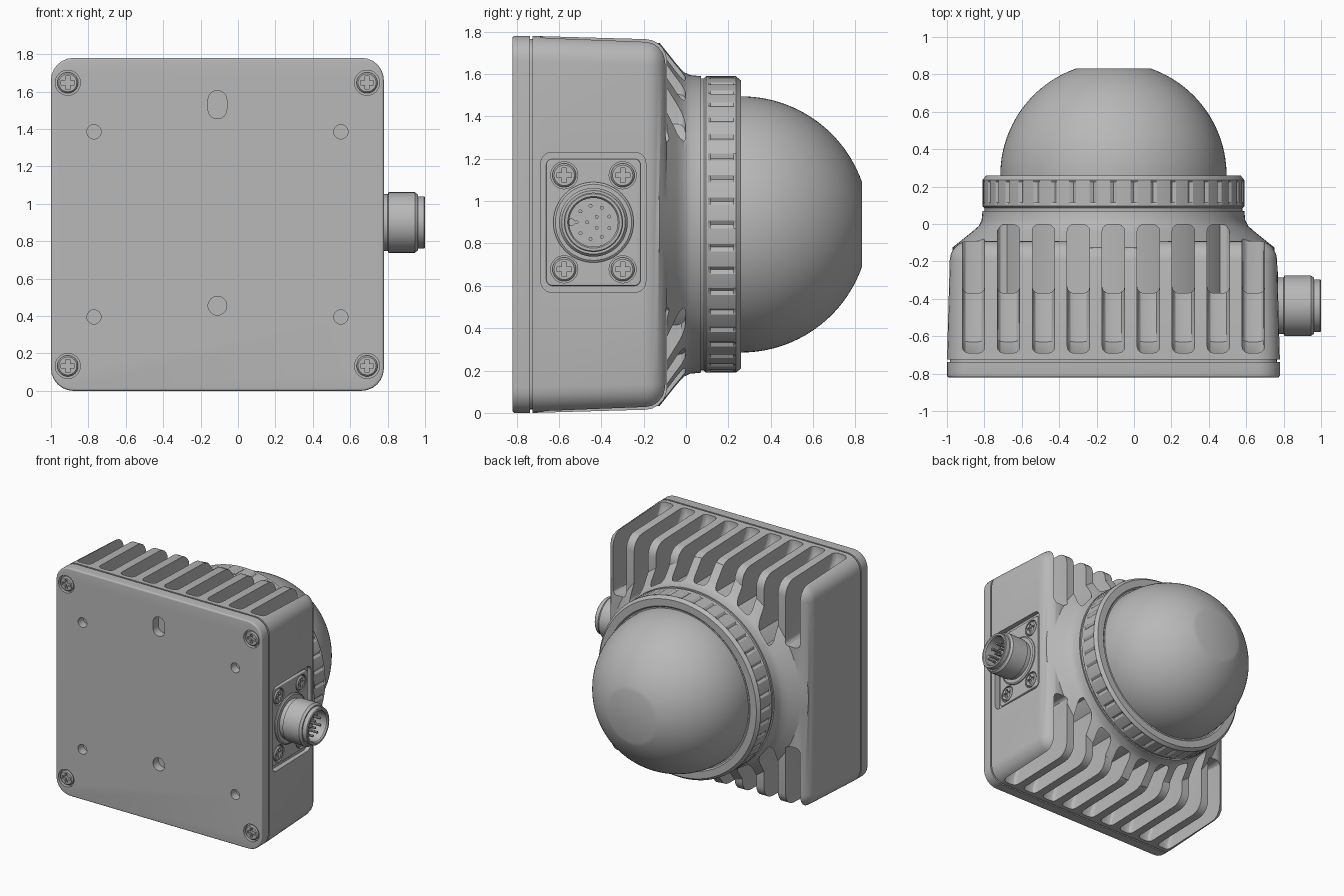
import bpy, bmesh, math
from mathutils import Matrix, Vector

cube = bpy.data.objects.get("Cube")
if cube:
    bpy.data.objects.remove(cube, do_unlink=True)

CX, CZ = -0.11, 0.89          # axis of the housing
BACK, FRONT, SIDE = Vector((0, 1, 0)), Vector((0, -1, 0)), Vector((1, 0, 0))

grey = bpy.data.materials.new("housing grey")
grey.use_nodes = True
grey.diffuse_color = (0.48, 0.48, 0.48, 1)
grey.node_tree.nodes["Principled BSDF"].inputs["Base Color"].default_value = grey.diffuse_color
parts = []


def finish(name, bm, keep=True):
    bmesh.ops.recalc_face_normals(bm, faces=bm.faces)
    mesh = bpy.data.meshes.new(name)
    bm.to_mesh(mesh)
    bm.free()
    mesh.materials.append(grey)
    ob = bpy.data.objects.new(name, mesh)
    bpy.context.collection.objects.link(ob)
    if keep:
        parts.append(ob)
    else:
        ob.hide_render = True
    return ob


def revolve(name, profile, centre, axis, segs=64, keep=True, tweak=None):
    """Turn a (radius, height) profile around an axis through centre."""
    bm = bmesh.new()
    rows = []
    for i in range(segs):
        a = math.tau * i / segs
        rows.append([bm.verts.new((r * math.cos(a), r * math.sin(a), h)) for r, h in profile])
        if tweak:
            tweak(i, rows[-1])
    for i in range(segs):
        p, q = rows[i], rows[(i + 1) % segs]
        for j in range(len(profile) - 1):
            bm.faces.new((p[j], q[j], q[j + 1], p[j + 1]))
    bmesh.ops.remove_doubles(bm, verts=bm.verts, dist=1e-5)
    turn = Vector((0, 0, 1)).rotation_difference(axis).to_matrix().to_4x4()
    bm.transform(Matrix.Translation(centre) @ turn)
    return finish(name, bm, keep)


def rod(name, r, h0, h1, centre, axis, segs=32, keep=True):
    return revolve(name, [(0, h0), (r, h0), (r, h1), (0, h1)], centre, axis, segs, keep)


def rounded_box(name, lo, hi, axis, corner, rim=0, taper=1, keep=True):
    """Box with rounded corners along axis and a rounded rim at its outer end."""
    lo, hi = Vector(lo), Vector(hi)
    mid, size = (lo + hi) / 2, hi - lo
    bm = bmesh.new()
    bmesh.ops.create_cube(bm, size=1)
    for v in bm.verts:
        p = Vector(a * b for a, b in zip(v.co, size))
        along = axis * p.dot(axis)
        v.co = mid + along + (p - along) * (taper if p.dot(axis) > 0 else 1)
    edges = [e for e in bm.edges
             if abs((e.verts[0].co - e.verts[1].co).normalized().dot(axis)) > 0.9]
    bmesh.ops.bevel(bm, geom=edges, offset=corner, segments=6, profile=0.5, affect='EDGES')
    if rim:
        bm.normal_update()
        cap = max(bm.faces, key=lambda f: f.calc_center_median().dot(axis))
        bmesh.ops.bevel(bm, geom=list(cap.edges), offset=rim, segments=5, profile=0.5,
                        affect='EDGES')
    return finish(name, bm, keep)


def combine(target, tool, how='DIFFERENCE'):
    mod = target.modifiers.new("cut", 'BOOLEAN')
    mod.operation, mod.solver, mod.object = how, 'EXACT', tool
    bpy.context.view_layer.objects.active = target
    bpy.ops.object.modifier_apply(modifier=mod.name)
    bpy.data.objects.remove(tool, do_unlink=True)


# Housing with the flare that leads into the collar
housing = rounded_box("housing", (-1, -0.725, 0), (0.78, -0.09, 1.78), BACK, 0.12, 0.1, 0.98)
flare = revolve("flare", [(0, -0.45), (0.62, -0.45), (0.86, -0.2), (0.86, -0.125), (0.81, -0.085),
                          (0.76, -0.045), (0.72, -0.01), (0.705, 0.02), (0.7, 0.07), (0, 0.07)],
                (CX, 0, CZ), BACK, 96, False)
combine(housing, flare, 'UNION')


# Cooling slots: angled channels over the top and bottom that run down the back
def slot_cutter(x, side):
    outline = [(-0.69, 1.9), (-0.69, 1.73), (-0.63, 1.62), (-0.37, 1.6),
               (-0.37, 1.28), (-0.003, 1.28), (-0.003, 1.9)]
    bm = bmesh.new()
    face = bm.faces.new([bm.verts.new((x - 0.06, y, CZ + side * (z - CZ))) for y, z in outline])
    out = bmesh.ops.extrude_face_region(bm, geom=[face])
    moved = [g for g in out["geom"] if isinstance(g, bmesh.types.BMVert)]
    bmesh.ops.translate(bm, verts=moved, vec=(0.12, 0, 0))
    bmesh.ops.recalc_face_normals(bm, faces=bm.faces)
    rims = [e for e in bm.edges if abs(e.verts[0].co.x - e.verts[1].co.x) < 1e-4]
    bmesh.ops.bevel(bm, geom=rims, offset=0.035, segments=3, profile=0.5, affect='EDGES')
    return finish("slot_cutter", bm, False)


for side in (1, -1):
    for i in range(-4, 5):
        combine(housing, slot_cutter(CX + i * 0.187, side))

# Side recess for the socket plate
combine(housing, rounded_box("recess", (0.735, -0.685, 0.57), (0.9, -0.19, 1.23), SIDE, 0.05,
                             keep=False))

# Collar core, seam strip
rod("collar_core", 0.69, -0.38, 0.1, (CX, 0, CZ), BACK, 96)
rounded_box("seam", (-0.985, -0.75, 0.015), (0.765, -0.71, 1.765), BACK, 0.11)

# Base plate with mounting holes and screw seats
plate = rounded_box("base_plate", (-1, -0.82, 0), (0.78, -0.737, 1.78), FRONT, 0.12, 0.012)
screws = [(CX + a * 0.8, CZ + b * 0.757) for a in (-1, 1) for b in (-1, 1)]
holes = [(CX + a * 0.66, CZ + b * 0.495, 0.038) for a in (-1, 1) for b in (-1, 1)]
holes += [(x, z, 0.067) for x, z in screws] + [(CX, 0.455, 0.05)]
for x, z, r in holes:
    depth = 0.03 if r > 0.06 else 0.065
    combine(plate, rod("hole", r, -depth, 0.1, (x, -0.82, z), FRONT, keep=False))
combine(plate, rounded_box("slot", (CX - 0.05, -0.9, 1.455), (CX + 0.05, -0.755, 1.605),
                           FRONT, 0.049, keep=False))


# Cross-head screws
def screw(name, place, axis):
    head = revolve(name, [(0, -0.04), (0.056, -0.04), (0.056, -0.008), (0.048, 0), (0, 0)],
                   place, axis, 32)
    across = Vector((0, 0, 1))
    other = axis.cross(across)
    for u, v in ((across, other), (other, across)):
        half = u * 0.035 + v * 0.011 + axis * 0.02
        half = Vector(abs(c) for c in half)
        bm = bmesh.new()
        bmesh.ops.create_cube(bm, size=2)
        for p in bm.verts:
            p.co = Vector(place) + Vector(a * b for a, b in zip(p.co, half))
        combine(head, finish("cross", bm, False))


for x, z in screws:
    screw("base_screw", (x, -0.82, z), FRONT)

# Socket plate and its screws
SY, SZ = -0.437, 0.9
socket_plate = rounded_box("socket_plate", (0.7, -0.66, 0.6), (0.755, -0.214, 1.2), SIDE, 0.03, 0.006)
for a in (-1, 1):
    for b in (-1, 1):
        spot = (0.76, SY + a * 0.138, SZ + b * 0.222)
        combine(socket_plate, rod("seat", 0.064, -0.03, 0.1, spot, SIDE, keep=False))
        screw("socket_screw", spot, SIDE)

# Round socket with pins
revolve("socket", [(0, 0.72), (0.19, 0.72), (0.19, 0.763), (0.18, 0.77), (0.152, 0.77),
                   (0.152, 0.8), (0.162, 0.805), (0.162, 0.945), (0.15, 0.962), (0.14, 0.962),
                   (0.14, 0.995), (0.135, 1), (0.122, 1), (0.115, 0.99), (0.115, 0.88), (0, 0.88)],
        (0, SY, SZ), SIDE, 48)
for count, radius in ((9, 0.08), (3, 0.03)):
    for i in range(count):
        a = math.tau * (i + 0.5) / count
        rod("pin", 0.009, 0.86, 0.965, (0, SY + radius * math.cos(a), SZ + radius * math.sin(a)),
            SIDE, 10)
rod("socket_key", 0.018, 0.86, 0.97, (0, SY - 0.105, SZ), SIDE, 16)


# Grip ring with narrow notches
def notch(i, row):
    if i % 6 == 0:
        for v in row[4:6]:
            v.co.x *= 0.983
            v.co.y *= 0.983


revolve("grip_ring", [(0, 0.085), (0.69, 0.085), (0.7, 0.095), (0.7, 0.105), (0.7, 0.115),
                      (0.7, 0.225), (0.7, 0.235), (0.68, 0.26), (0.625, 0.26), (0.615, 0.25),
                      (0, 0.25)], (CX, 0, CZ), BACK, 240, tweak=notch)

# Dome with a flat tip
start, stop, steps = 0, math.acos(0.2 / 0.605), 24
arc = [start + (stop - start) * i / steps for i in range(steps + 1)]
dome = [(0, 0.2), (0.605, 0.2)] + [(0.605 * math.cos(a), 0.26 + 0.605 * math.sin(a)) for a in arc]
revolve("dome", dome + [(0, dome[-1][1])], (CX, 0, CZ), BACK, 96)

# Smooth shading with crisp edges
bpy.ops.object.select_all(action='DESELECT')
for ob in parts:
    ob.select_set(True)
bpy.context.view_layer.objects.active = housing
bpy.ops.object.shade_smooth_by_angle(angle=math.radians(30))
bpy.ops.object.select_all(action='DESELECT')
